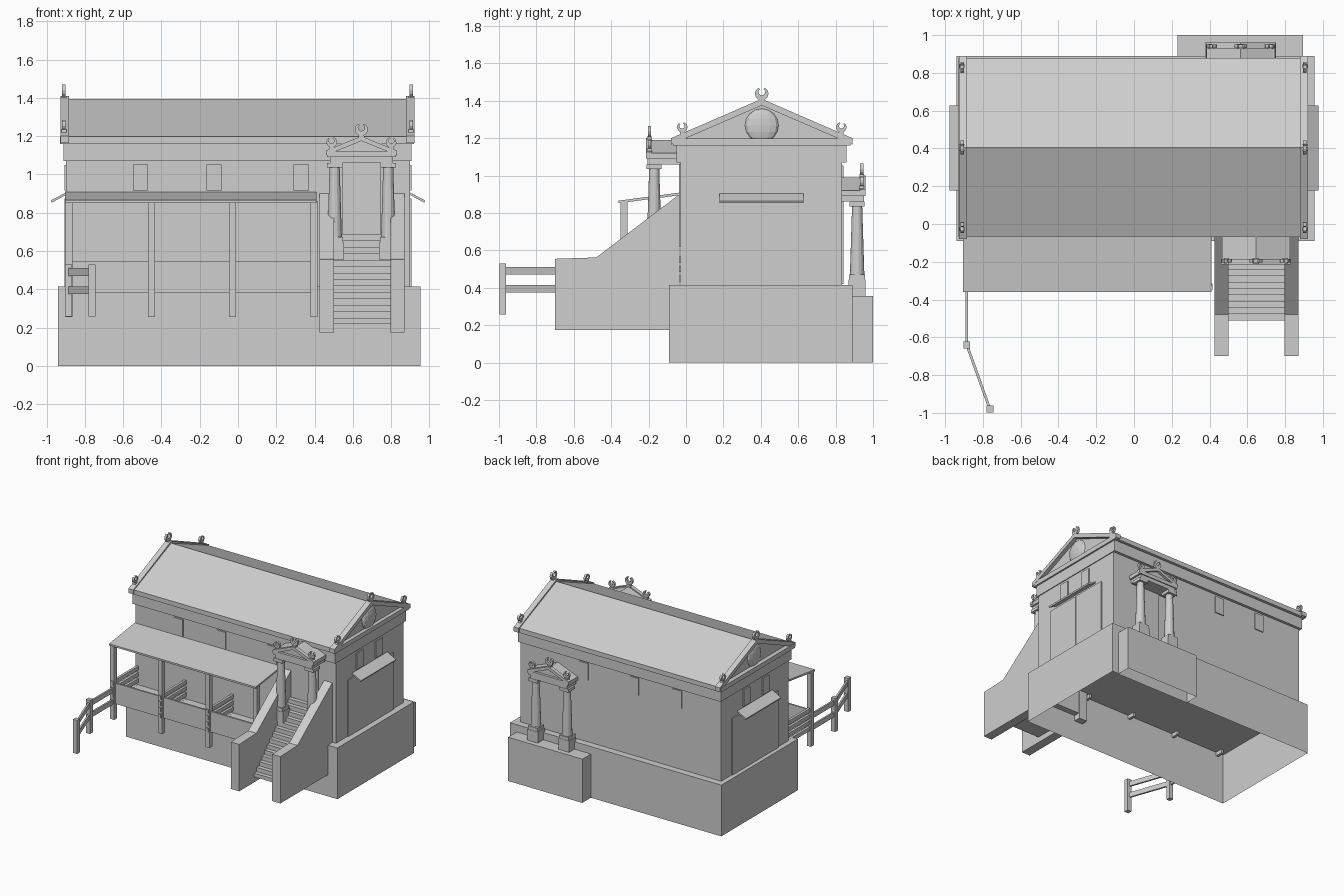
import bpy, bmesh, math
from mathutils import Matrix, Vector

if "Cube" in bpy.data.objects:
    bpy.data.objects.remove(bpy.data.objects["Cube"])

stone = bpy.data.materials.new("pale_grey_stone")
stone.use_nodes = True
GREY = (0.62, 0.62, 0.62, 1)
stone.diffuse_color = GREY
stone.node_tree.nodes["Principled BSDF"].inputs["Base Color"].default_value = GREY


def finish(name, bm):
    mesh = bpy.data.meshes.new(name)
    bm.to_mesh(mesh)
    bm.free()
    mesh.materials.append(stone)
    obj = bpy.data.objects.new(name, mesh)
    bpy.context.collection.objects.link(obj)
    return obj


def box(name, x, y, z, open_bottom=False):
    bm = bmesh.new()
    size = Vector((x[1] - x[0], y[1] - y[0], z[1] - z[0]))
    mid = Vector((sum(x), sum(y), sum(z))) / 2
    bmesh.ops.create_cube(bm, size=1, matrix=Matrix.Translation(mid) @ Matrix.Diagonal(size.to_4d()))
    if open_bottom:
        bmesh.ops.delete(bm, geom=[f for f in bm.faces if f.normal.z < -0.5], context="FACES")
    return finish(name, bm)


def extrude(name, pts, axis, a, b):
    """Extrude an outline (across, z) along x or y."""
    bm = bmesh.new()
    place = (lambda p, t: (t, p[0], p[1])) if axis == "x" else (lambda p, t: (p[0], t, p[1]))
    face = bm.faces.new([bm.verts.new(place(p, a)) for p in pts])
    out = bmesh.ops.extrude_face_region(bm, geom=[face])["geom"]
    step = Vector((b - a, 0, 0) if axis == "x" else (0, b - a, 0))
    bmesh.ops.translate(bm, vec=step, verts=[v for v in out if isinstance(v, bmesh.types.BMVert)])
    bmesh.ops.recalc_face_normals(bm, faces=bm.faces)
    return finish(name, bm)


def gable(mid, half, low, high, drop=0):
    """Triangle outline, or a chevron band when drop is given."""
    pts = [(mid - half, low), (mid, high), (mid + half, low)]
    if drop:
        pts += [(mid + half, low - drop), (mid, high - drop), (mid - half, low - drop)]
    return pts


def horn_ornament(name, axis, across, along, z, r, lean=0):
    """Crescent with its horns up, on a small foot."""
    arc = [math.radians(a) for a in range(-240, 61, 30)]
    pts = [(r * math.cos(a), r * math.sin(a)) for a in arc]
    pts += [(0.5 * r * math.cos(a), 0.5 * r * math.sin(a) + 0.25 * r) for a in reversed(arc)]
    c, s = math.cos(lean), math.sin(lean)
    pts = [(across + c * u - s * v, z + r * 1.2 + s * u + c * v) for u, v in pts]
    extrude(name, pts, axis, along - 0.009, along + 0.009)
    foot = [(across - r * 0.5, z - 0.01), (across + r * 0.5, z - 0.01),
            (across + r * 0.4, z + r * 0.4), (across - r * 0.4, z + r * 0.4)]
    extrude(name + "_foot", foot, axis, along - 0.013, along + 0.013)


def beam(name, p, q, w, z):
    """Level rail between two plan points."""
    p, q = Vector(p), Vector(q)
    d = q - p
    obj = box(name, (0, d.length), (-w / 2, w / 2), z)
    obj.location = (p.x, p.y, 0)
    obj.rotation_euler.z = math.atan2(d.y, d.x)


# Podium, open underneath
box("podium", (-0.94, 0.955), (-0.09, 0.89), (0, 0.415), True)
box("rear_podium_step", (0.23, 0.895), (0.885, 1.0), (0, 0.355), True)

# House body
box("house_walls", (-0.9, 0.9), (-0.03, 0.835), (0.415, 1.08))
box("frieze", (-0.912, 0.907), (-0.05, 0.857), (1.07, 1.165))
box("cornice", (-0.93, 0.92), (-0.07, 0.88), (1.16, 1.197))

# Main roof, pediments and their ornaments
MID = 0.405
extrude("main_roof", gable(MID, 0.475, 1.195, 1.395), "x", -0.895, 0.89)
for side, x in (("left", 0.9), ("right", -0.905)):
    s = 1 if x > 0 else -1
    extrude(side + "_raking_cornice", gable(MID, 0.485, 1.2, 1.41, 0.035), "x", x - 0.022, x + 0.022)
    bm = bmesh.new()
    bmesh.ops.create_uvsphere(bm, u_segments=12, v_segments=8, radius=0.09)
    shield = finish(side + "_pediment_shield", bm)
    shield.location = (s * 0.89, MID, 1.268)
    shield.scale.x = 0.3
    horn_ornament(side + "_ridge_ornament", "x", MID, x + s * 0.005, 1.395, 0.036)
    for k in (-1, 1):
        horn_ornament(side + "_eave_ornament", "x", MID + k * 0.425, x + s * 0.005, 1.225, 0.028, -k * 0.2)

# Windows
for x in (-0.51, -0.125, 0.33):
    for y in (-0.03, 0.835):
        box("long_wall_window", (x - 0.04, x + 0.04), (y - 0.008, y + 0.008), (0.915, 1.053))
for s in (-1, 1):
    def out(a, b):
        return tuple(sorted((s * a, s * b)))
    for y in (0.27, 0.513):
        box("end_window", out(0.892, 0.908), (y - 0.042, y + 0.042), (0.915, 1.05))
    # Double doors and sloping awning at each end
    box("end_door_leaf", out(0.89, 0.908), (0.115, 0.404), (0.415, 0.875))
    box("end_door_leaf", out(0.89, 0.908), (0.408, 0.7), (0.415, 0.875))
    awning = [(s * 0.895, 0.895), (s * 0.895, 0.908), (s * 0.978, 0.864), (s * 0.974, 0.852)]
    extrude("end_awning", awning, "y", 0.178, 0.628)


def portico(name, cx, wall, front, base):
    """Two columns under a small pediment, standing out from a wall."""
    s = 1 if front > wall else -1
    yc = front - s * 0.045

    def span(a, b):
        return tuple(sorted((a, b)))
    for k in (-1, 1):
        x = cx + k * 0.14
        box(name + "_plinth", (x - 0.048, x + 0.048), (yc - 0.045, yc + 0.045), (base - 0.105, base - 0.015))
        box(name + "_column_foot", (x - 0.043, x + 0.043), (yc - 0.043, yc + 0.043), (base - 0.02, base + 0.012))
        bm = bmesh.new()
        bmesh.ops.create_cone(bm, cap_ends=True, segments=14, radius1=0.039, radius2=0.027, depth=0.38,
                              matrix=Matrix.Translation((x, yc, base + 0.19)))
        finish(name + "_column", bm)
        box(name + "_capital", (x - 0.04, x + 0.04), (yc - 0.04, yc + 0.04), (base + 0.375, base + 0.4))
        horn_ornament(name + "_eave_ornament", "y", cx + k * 0.155, yc + s * 0.025, base + 0.475, 0.028, -k * 0.2)
    box(name + "_architrave", (cx - 0.165, cx + 0.165), span(wall, front - s * 0.008), (base + 0.4, base + 0.432))
    box(name + "_cornice", (cx - 0.18, cx + 0.18), span(wall, front), (base + 0.43, base + 0.46))
    extrude(name + "_roof", gable(cx, 0.178, base + 0.458, base + 0.53), "y", wall, front - s * 0.02)
    extrude(name + "_raking_cornice", gable(cx, 0.185, base + 0.465, base + 0.54, 0.025), "y", front - s * 0.03, front)
    horn_ornament(name + "_peak_ornament", "y", cx, yc + s * 0.025, base + 0.535, 0.034)
    box(name + "_door", (cx - 0.1, cx + 0.1), (wall - 0.008, wall + 0.008), (base - 0.04, base + 0.4))


portico("front_portico", 0.645, -0.03, -0.215, 0.66)
portico("rear_portico", 0.565, 0.835, 0.96, 0.46)

# Front staircase between two sloping parapets
steps, rise, tread = 14, 0.0337, 0.0335
stair = [(-0.51, 0.22)]
for i in range(steps):
    y = -0.51 + i * tread
    stair += [(y, 0.25 + i * rise), (y + tread, 0.25 + i * rise)]
stair += [(-0.041, 0.22)]
extrude("staircase", stair, "x", 0.49, 0.805)
parapet = [(-0.7, 0.175), (-0.7, 0.555), (-0.48, 0.562), (-0.035, 0.9), (-0.035, 0.175)]
for x in (0.427, 0.796):
    extrude("stair_parapet", parapet, "x", x, x + 0.074)

# Lean-to with stalls along the front
lean_to = [(-0.36, 0.852), (-0.36, 0.866), (-0.025, 0.91), (-0.025, 0.896)]
extrude("lean_to_roof", lean_to, "x", -0.905, 0.41)
box("stall_front_panel", (-0.9, 0.41), (-0.336, -0.322), (0.38, 0.547))
for x in (-0.883, -0.453, -0.028, 0.398):
    box("lean_to_post", (x - 0.018, x + 0.018), (-0.35, -0.314), (0.255, 0.862))
    for z in (0.4, 0.45, 0.5, 0.55):
        box("stall_rail", (x - 0.01, x + 0.01), (-0.357, -0.03), (z - 0.016, z + 0.016))

# Yard fence
corner, end = (-0.885, -0.64), (-0.763, -0.98)
for x, y in (corner, end):
    box("fence_post", (x - 0.018, x + 0.018), (y - 0.018, y + 0.018), (0.258, 0.53))
for z in (0.375, 0.47):
    beam("fence_rail", (-0.885, -0.33), corner, 0.014, (z, z + 0.04))
    beam("fence_rail", corner, end, 0.014, (z, z + 0.04))
